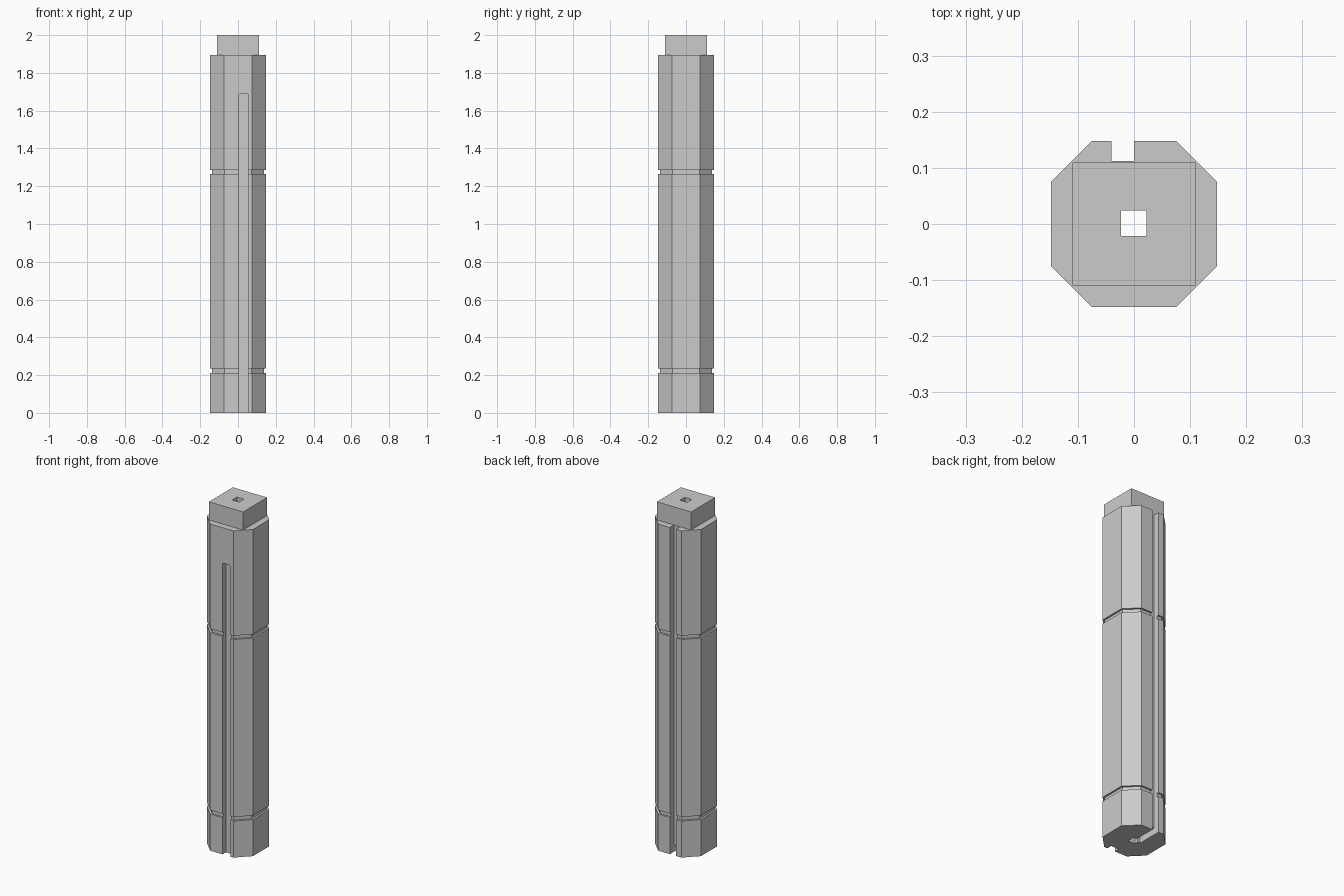
import bpy
import bmesh

if "Cube" in bpy.data.objects:
    bpy.data.objects.remove(bpy.data.objects["Cube"], do_unlink=True)

HALF, FLAT = 0.148, 0.075      # half width, half length of a main octagon side
SHOULDER, TOP = 1.895, 2.0

grey = bpy.data.materials.new("plain_grey")
grey.use_nodes = True
grey.diffuse_color = (0.6, 0.6, 0.6, 1)
grey.node_tree.nodes["Principled BSDF"].inputs["Base Color"].default_value = (0.6, 0.6, 0.6, 1)


def finish(name, bm):
    bmesh.ops.recalc_face_normals(bm, faces=bm.faces)
    mesh = bpy.data.meshes.new(name)
    bm.to_mesh(mesh)
    bm.free()
    mesh.materials.append(grey)
    obj = bpy.data.objects.new(name, mesh)
    bpy.context.collection.objects.link(obj)
    return obj


def box(name, xs, ys, zs, round_top=0):
    bm = bmesh.new()
    bmesh.ops.create_cube(bm, size=1)
    for v in bm.verts:
        v.co = [r[0] if c < 0 else r[1] for c, r in zip(v.co, (xs, ys, zs))]
    if round_top:
        edges = [e for e in bm.edges
                 if all(abs(v.co.z - zs[1]) < 1e-5 for v in e.verts)
                 and abs(e.verts[0].co.x - e.verts[1].co.x) < 1e-5]
        bmesh.ops.bevel(bm, geom=edges, offset=round_top, segments=3,
                        profile=0.5, affect='EDGES')
    return finish(name, bm)


def cut(target, cutter):
    cutter.hide_render = True
    mod = target.modifiers.new("cut", 'BOOLEAN')
    mod.operation, mod.solver, mod.object = 'DIFFERENCE', 'EXACT', cutter
    bpy.context.view_layer.objects.active = target
    bpy.ops.object.modifier_apply(modifier=mod.name)
    bpy.data.objects.remove(cutter, do_unlink=True)


def octagon(bm, z, inset):
    h, f = HALF - inset, FLAT - inset * 0.41
    pts = [(h, -f), (h, f), (f, h), (-f, h), (-h, f), (-h, -f), (-f, -h), (f, -h)]
    return [bm.verts.new((x, y, z)) for x, y in pts]


# Octagonal post with two shallow ring grooves
levels = [(0, 0)]
for low, high in ((0.212, 0.235), (1.265, 1.287)):
    levels += [(low, 0), (low, 0.011), (high, 0.011), (high, 0)]
levels.append((SHOULDER, 0))
bm = bmesh.new()
rings = [octagon(bm, z, inset) for z, inset in levels]
for a, b in zip(rings, rings[1:]):
    for i in range(8):
        j = (i + 1) % 8
        bm.faces.new((a[i], a[j], b[j], b[i]))
bm.faces.new(rings[0][::-1])
bm.faces.new(rings[-1])
post = finish("post", bm)

# Square tenon on top
tenon = box("top_block", (-0.11, 0.11), (-0.11, 0.11), (SHOULDER, TOP))

# Centre bore through both parts
for part in (post, tenon):
    cut(part, box("bore_cutter", (-0.023, 0.022), (-0.021, 0.024), (-0.1, 2.1)))

# Back channel, front channel, and the slot under the foot
cut(post, box("back_cutter", (-0.04, 0), (0.112, 0.2), (-0.1, 2.1)))
cut(post, box("front_cutter", (0.004, 0.054), (-0.2, -0.117), (-0.1, 1.69), 0.008))
cut(post, box("foot_cutter", (-0.04, 0), (0.002, 0.13), (-0.1, 0.04)))
